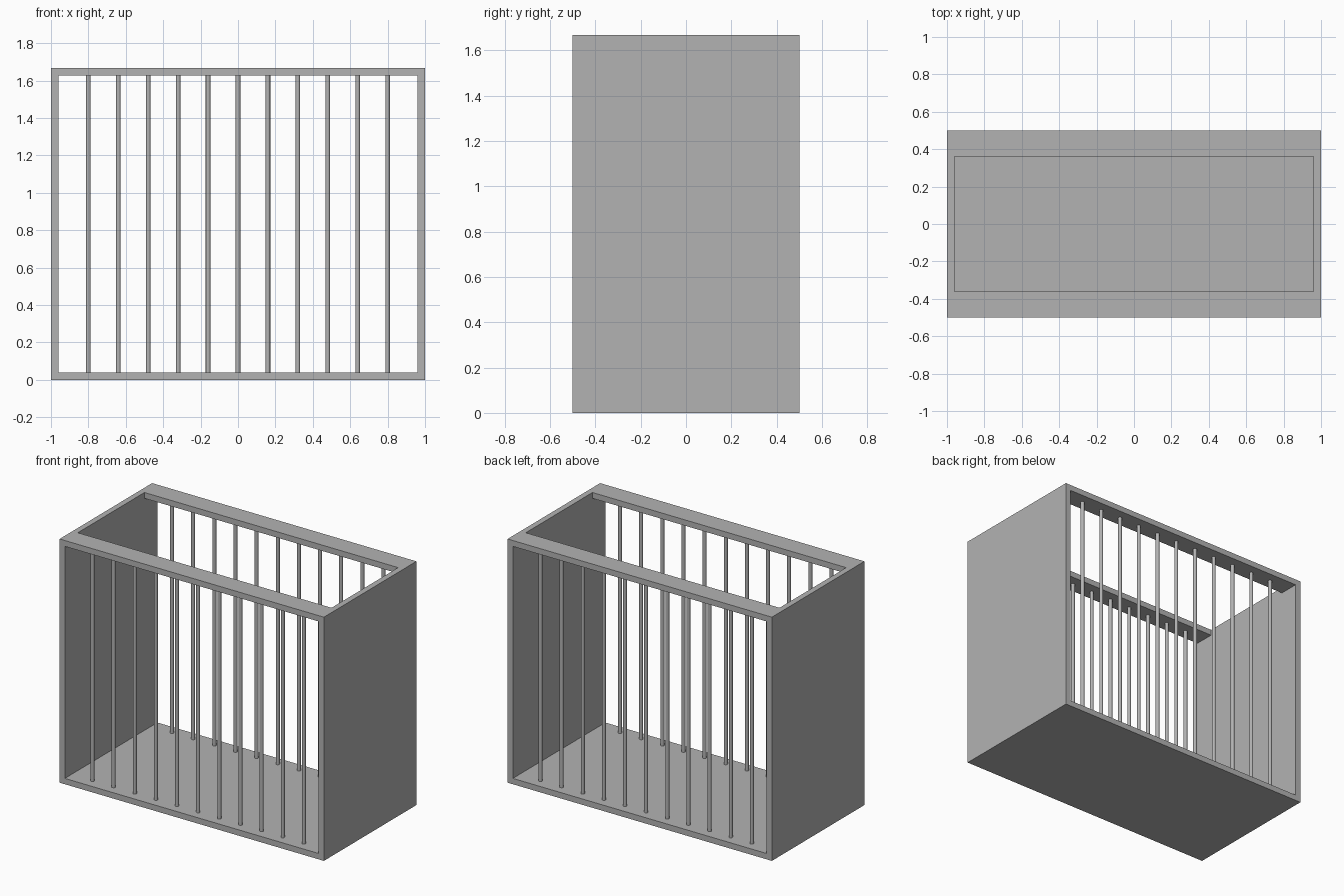
import bpy
import bmesh
import math
from mathutils import Matrix, Vector

cube = bpy.data.objects.get("Cube")
if cube:
    bpy.data.objects.remove(cube, do_unlink=True)

WIDTH, DEPTH, HEIGHT = 2.0, 1.0, 1.667
WALL = 0.04          # thickness of walls, floor and rails
RAIL = 0.14          # depth of the top rails
BAR_RADIUS = 0.0125
BAR_SPACING = 0.16

grey = bpy.data.materials.new("grey")
grey.use_nodes = True
colour = (0.45, 0.45, 0.45, 1)
grey.diffuse_color = colour
grey.node_tree.nodes["Principled BSDF"].inputs["Base Color"].default_value = colour


def add_object(name, bm):
    mesh = bpy.data.meshes.new(name)
    bm.to_mesh(mesh)
    bm.free()
    mesh.materials.append(grey)
    obj = bpy.data.objects.new(name, mesh)
    bpy.context.collection.objects.link(obj)
    return obj


def box(name, size, z_low):
    bm = bmesh.new()
    place = Matrix.Translation((0, 0, z_low + size[2] / 2)) @ Matrix.Diagonal((*size, 1))
    bmesh.ops.create_cube(bm, size=1, matrix=place)
    return add_object(name, bm)


def cut(target, cutter):
    mod = target.modifiers.new("opening", 'BOOLEAN')
    mod.operation = 'DIFFERENCE'
    mod.solver = 'EXACT'
    mod.object = cutter
    bpy.context.view_layer.objects.active = target
    bpy.ops.object.modifier_apply(modifier=mod.name)
    bpy.data.objects.remove(cutter, do_unlink=True)


# Frame: solid side walls and floor, open front, back and top
frame = box("cage_frame", (WIDTH, DEPTH, HEIGHT), 0)
inner = WIDTH - 2 * WALL
cut(frame, box("front_back_opening", (inner, DEPTH + 1, HEIGHT - 2 * WALL), WALL))
cut(frame, box("top_opening", (inner, DEPTH - 2 * RAIL, HEIGHT), HEIGHT / 2))

# Merge leftover flat seams
bm = bmesh.new()
bm.from_mesh(frame.data)
bmesh.ops.remove_doubles(bm, verts=bm.verts, dist=0.0001)
bmesh.ops.dissolve_limit(bm, angle_limit=math.radians(1), verts=bm.verts, edges=bm.edges)
bm.to_mesh(frame.data)
bm.free()

# Rows of round bars, centred under the front and back rails
for name, side in (("front_bars", -1), ("back_bars", 1)):
    bm = bmesh.new()
    for i in range(-5, 6):
        spot = Vector((i * BAR_SPACING, side * (DEPTH - RAIL) / 2, HEIGHT / 2))
        bmesh.ops.create_cone(bm, segments=16, radius1=BAR_RADIUS, radius2=BAR_RADIUS,
                              depth=HEIGHT - 2 * WALL + 0.01, cap_ends=True,
                              matrix=Matrix.Translation(spot))
    bars = add_object(name, bm)
    bpy.ops.object.select_all(action='DESELECT')
    bars.select_set(True)
    bpy.context.view_layer.objects.active = bars
    bpy.ops.object.shade_smooth_by_angle(angle=math.radians(40))
